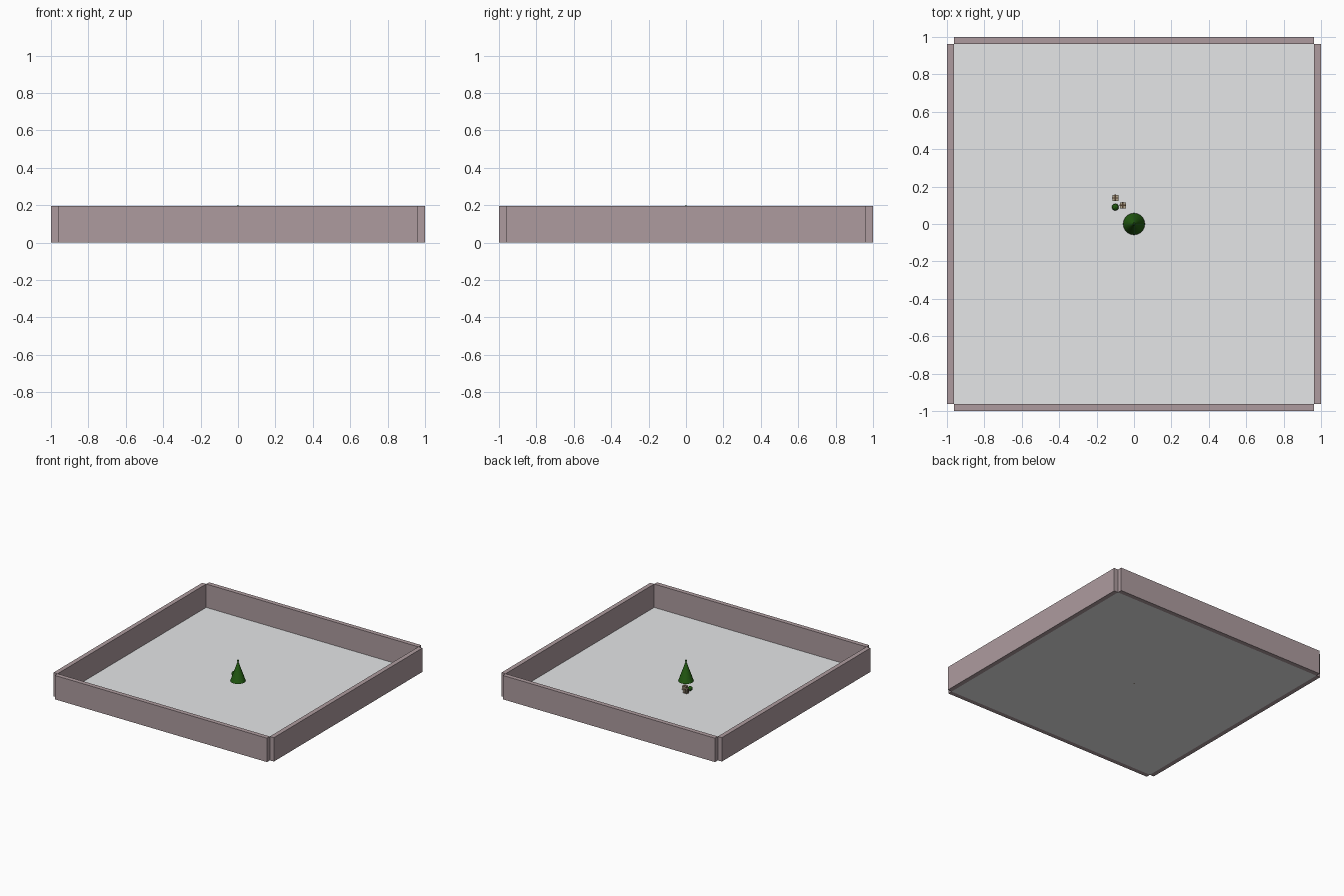
import bpy, math

if "Cube" in bpy.data.objects:
    bpy.data.objects.remove(bpy.data.objects["Cube"])


def material(name, r, g, b):
    m = bpy.data.materials.new(name)
    m.diffuse_color = (r, g, b, 1)
    m.use_nodes = True
    m.node_tree.nodes["Principled BSDF"].inputs["Base Color"].default_value = m.diffuse_color
    return m


WALL = material("mauve wall", 0.42, 0.33, 0.345)
FLOOR = material("pale floor", 0.79, 0.80, 0.81)
GREEN = material("pine green", 0.017, 0.11, 0.006)
BROWN = material("trunk brown", 0.10, 0.05, 0.02)
TAN = material("gift tan", 0.45, 0.38, 0.27)
RIBBON = material("ribbon brown", 0.08, 0.05, 0.03)


def finish(name, mat):
    ob = bpy.context.object
    ob.name = name
    ob.data.materials.append(mat)
    return ob


def box(name, x, y, z, sx, sy, sz, mat):
    bpy.ops.mesh.primitive_cube_add(size=1, location=(x, y, z))
    ob = bpy.context.object
    ob.scale = (sx, sy, sz)
    bpy.ops.object.transform_apply(location=False, rotation=False)
    return finish(name, mat)


def cone(name, r1, r2, z0, z1, sides, mat):
    bpy.ops.mesh.primitive_cone_add(vertices=sides, radius1=r1, radius2=r2,
                                    depth=z1 - z0, location=(0, 0, (z0 + z1) / 2))
    return finish(name, mat)


def ball(name, x, y, z, r, mat):
    bpy.ops.mesh.primitive_ico_sphere_add(subdivisions=2, radius=r, location=(x, y, z))
    return finish(name, mat)


# Floor and four walls, with open notches at the corners
H, T = 0.196, 0.037
INNER = 1 - T
box("floor", 0, 0, 0.002, 2 * INNER, 2 * INNER, 0.004, FLOOR)
for s, side, end in ((-1, "left", "front"), (1, "right", "back")):
    box(side + "_wall", s * (1 - T / 2), 0, H / 2, T, 2 * INNER, H, WALL)
    box(end + "_wall", 0, s * (1 - T / 2), H / 2, 2 * INNER, T, H, WALL)

# Tree: trunk, cone of foliage, small topper
cone("tree_trunk", 0.006, 0.006, 0, 0.04, 8, BROWN)
cone("tree_foliage", 0.058, 0.004, 0.028, 0.182, 32, GREEN)
ball("tree_topper", 0, 0, 0.192, 0.008, GREEN)

# Gifts beside the tree: two ribboned boxes and a green ball
for i, (x, y) in enumerate(((-0.1, 0.14), (-0.06, 0.1))):
    w, z = 0.032, 0.026
    box(f"gift_{i}", x, y, z, w, w, w, TAN)
    box(f"gift_ribbon_x_{i}", x, y, z, w + 0.002, 0.006, w + 0.002, RIBBON)
    box(f"gift_ribbon_y_{i}", x, y, z, 0.006, w + 0.002, w + 0.002, RIBBON)
ball("green_ball", -0.1, 0.09, 0.026, 0.019, GREEN)
